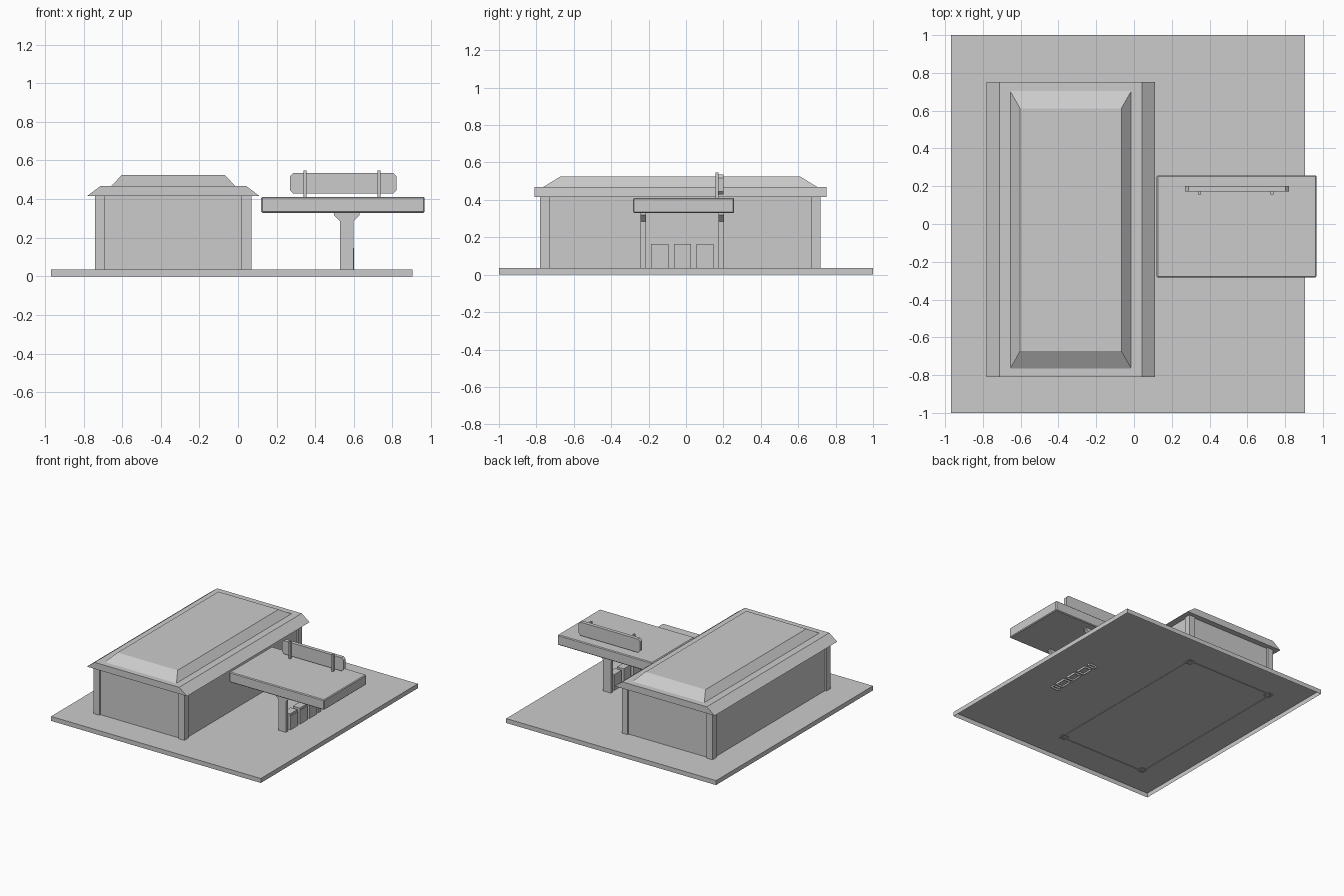
import bpy, bmesh

if "Cube" in bpy.data.objects:
    bpy.data.objects.remove(bpy.data.objects["Cube"])


def make_object(name, bm, bevel=0.0, open_bottom=False, open_top=False):
    bmesh.ops.recalc_face_normals(bm, faces=bm.faces)
    if bevel:
        bmesh.ops.bevel(bm, geom=bm.edges[:], offset=bevel, segments=1, affect='EDGES')
    # Hidden caps are left open
    zs = [v.co.z for v in bm.verts]
    caps = [f for f in bm.faces if abs(f.normal.z) > 0.99 and
            ((open_bottom and f.calc_center_median().z < min(zs) + 1e-4) or
             (open_top and f.calc_center_median().z > max(zs) - 1e-4))]
    bmesh.ops.delete(bm, geom=caps, context='FACES')
    me = bpy.data.meshes.new(name)
    bm.to_mesh(me)
    bm.free()
    ob = bpy.data.objects.new(name, me)
    bpy.context.collection.objects.link(ob)
    return ob


def frustum(name, x, y, z, inset_x=0.0, inset_y=0.0, **kw):
    """Box from ranges; the top can be inset in x and y."""
    bm = bmesh.new()
    bmesh.ops.create_cube(bm, size=1)
    for v in bm.verts:
        i, j, k = (int(c > 0) for c in v.co)
        v.co = (x[i] + k * inset_x * (1, -1)[i], y[j] + k * inset_y * (1, -1)[j], z[k])
    bm.normal_update()
    return make_object(name, bm, **kw)


def extrude_y(name, pts, y0, y1, **kw):
    """Profile in x/z extruded along y."""
    bm = bmesh.new()
    face = bm.faces.new([bm.verts.new((px, y0, pz)) for px, pz in pts])
    ext = bmesh.ops.extrude_face_region(bm, geom=[face])
    verts = [g for g in ext["geom"] if isinstance(g, bmesh.types.BMVert)]
    bmesh.ops.translate(bm, verts=verts, vec=(0, y1 - y0, 0))
    bm.normal_update()
    return make_object(name, bm, **kw)


# Ground slab: open tray, parts poke slightly through its top
frustum("base_slab", (-0.968, 0.904), (-1, 1), (0, 0.036), open_bottom=True)

# Building walls and corner pillars
frustum("building_walls", (-0.728, 0.057), (-0.768, 0.707), (0.032, 0.416),
        open_bottom=True, open_top=True)
for i, x in enumerate((-0.741, 0.017)):
    for j, y in enumerate((-0.781, 0.670)):
        frustum(f"corner_pillar_{i}{j}", (x, x + 0.052), (y, y + 0.05),
                (0.030, 0.416), open_bottom=True, open_top=True)

# Two-step roof
frustum("roof_eaves", (-0.782, 0.112), (-0.810, 0.752), (0.415, 0.468), inset_x=0.07)
frustum("roof_cap", (-0.656, -0.014), (-0.766, 0.705), (0.467, 0.524),
        inset_x=0.053, inset_y=0.093, open_bottom=True)

# Canopy
frustum("canopy", (0.12, 0.967), (-0.283, 0.257), (0.329, 0.411), bevel=0.006)

# Canopy posts with flared tops
post = [(0.529, 0.022), (0.597, 0.022), (0.597, 0.285), (0.630, 0.318), (0.630, 0.332),
        (0.496, 0.332), (0.496, 0.318), (0.529, 0.285)]
for i, y in enumerate((-0.242, 0.174)):
    extrude_y(f"canopy_post_{i}", post, y, y + 0.028, open_bottom=True)

# Pumps with a raised front panel
for i, y in enumerate((-0.140, -0.018, 0.102)):
    frustum(f"pump_{i}", (0.535, 0.596), (y - 0.046, y + 0.046), (0.022, 0.164),
            open_bottom=True)
    frustum(f"pump_panel_{i}", (0.59, 0.600), (y - 0.046, y + 0.046), (0.03, 0.148),
            open_bottom=True)

# Sign board and its posts
x0, x1, z0, z1, c = 0.270, 0.820, 0.428, 0.536, 0.018
board = [(x0 + c, z0), (x1 - c, z0), (x1, z0 + c), (x1, z1 - c),
         (x1 - c, z1), (x0 + c, z1), (x0, z1 - c), (x0, z0 + c)]
extrude_y("sign_board", board, 0.172, 0.201)
for i, x in enumerate((0.347, 0.731)):
    frustum(f"sign_post_{i}", (x - 0.008, x + 0.008), (0.157, 0.174), (0.405, 0.547))
